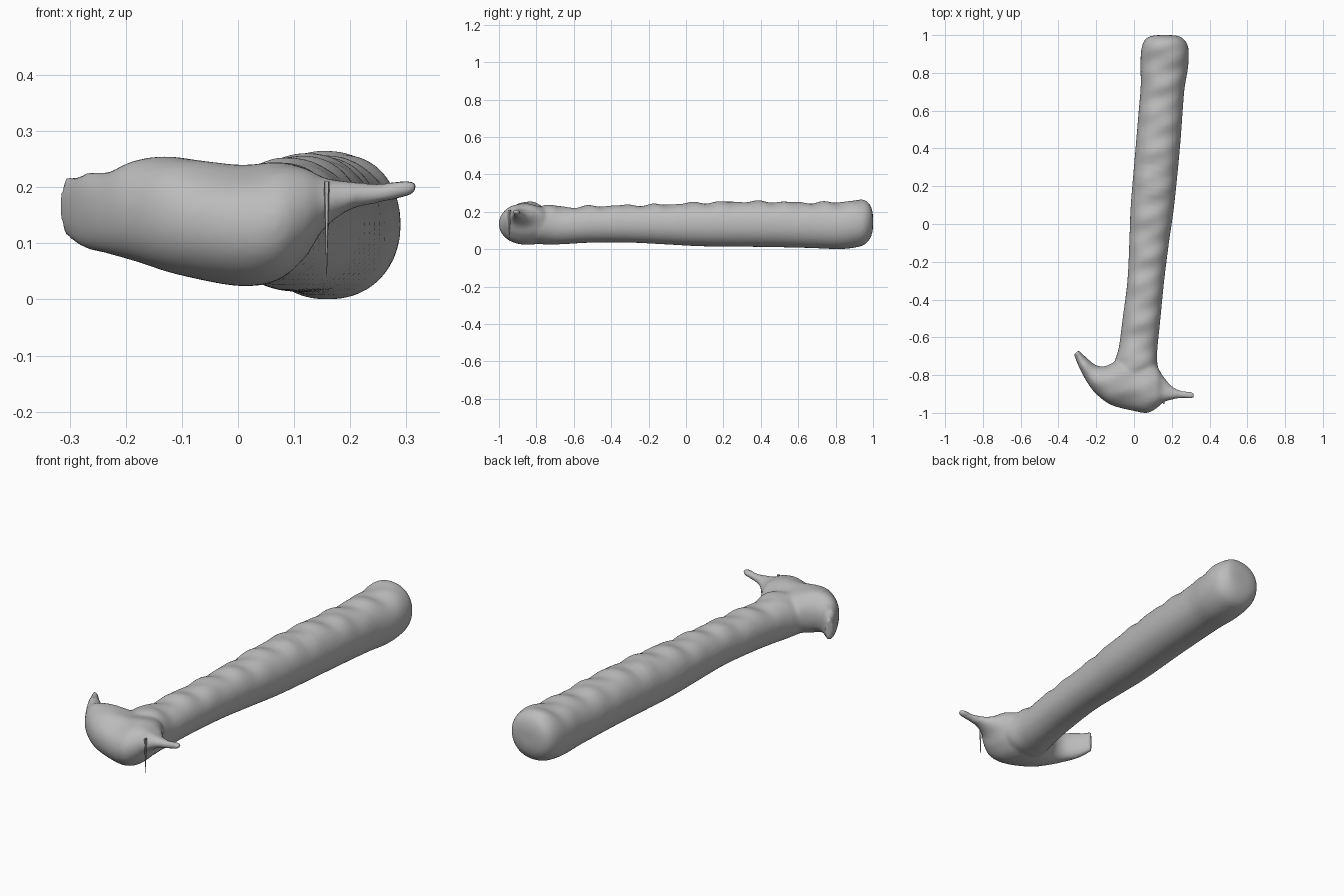
import bpy, bmesh, math
from mathutils import Vector

if "Cube" in bpy.data.objects:
    bpy.data.objects.remove(bpy.data.objects["Cube"])

grey = bpy.data.materials.new("stone grey")
grey.diffuse_color = (0.5, 0.5, 0.5, 1)
grey.use_nodes = True
grey.node_tree.nodes["Principled BSDF"].inputs["Base Color"].default_value = grey.diffuse_color


def catmull(a, b, c, d, t):
    return 0.5 * (2 * b + (c - a) * t + (2 * a - 5 * b + 4 * c - d) * t * t
                  + (3 * b - a - 3 * c + d) * t ** 3)


def loft(name, sections, ripple=0.0, steps=10, sides=40):
    """Oval rings between left/right points (x0,y0,x1,y1) and heights (z0,z1)."""
    rows, n = [], len(sections)
    for i in range(n - 1):
        p = [sections[min(max(i + k, 0), n - 1)] for k in (-1, 0, 1, 2)]
        for s in range(steps):
            rows.append([catmull(*v, s / steps) for v in zip(*p)])
    rows.append(list(sections[-1]))
    bm = bmesh.new()
    rings = []
    for x0, y0, x1, y1, z0, z1 in rows:
        ring = []
        for k in range(sides):
            a = math.tau * k / sides
            c, s = math.cos(a), math.sin(a)
            u = 0.5 + 0.5 * math.copysign(abs(c) ** 0.9, c)
            x, y = x0 + (x1 - x0) * u, y0 + (y1 - y0) * u
            z = (z0 + z1) / 2 + (z1 - z0) / 2 * math.copysign(abs(s) ** 0.95, s)
            # worn dents across the upper side
            z += ripple * max(s, 0) * (math.sin(34 * y + 9 * x)
                                       + 0.7 * math.sin(57 * y - 22 * x + 1))
            ring.append(bm.verts.new((x, y, z)))
        rings.append(ring)
    for r, q in zip(rings, rings[1:]):
        for k in range(sides):
            j = (k + 1) % sides
            bm.faces.new((r[k], r[j], q[j], q[k]))
    bm.faces.new(rings[0])
    bm.faces.new(rings[-1])
    bmesh.ops.recalc_face_normals(bm, faces=bm.faces)
    me = bpy.data.meshes.new(name)
    bm.to_mesh(me)
    bm.free()
    me.materials.append(grey)
    ob = bpy.data.objects.new(name, me)
    bpy.context.collection.objects.link(ob)
    return ob


# Long shaft: y, left x, right x, bottom z, top z
shaft = [(-0.88, -0.10, 0.10, 0.06, 0.21), (-0.80, -0.12, 0.13, 0.03, 0.23),
         (-0.72, -0.10, 0.122, 0.025, 0.235), (-0.65, -0.08, 0.125, 0.027, 0.225),
         (-0.50, -0.06, 0.14, 0.035, 0.23), (-0.30, -0.035, 0.16, 0.035, 0.235),
         (-0.10, -0.025, 0.185, 0.025, 0.24), (0.10, -0.017, 0.213, 0.015, 0.25),
         (0.40, 0.008, 0.243, 0.012, 0.255), (0.60, 0.025, 0.258, 0.008, 0.25),
         (0.72, 0.035, 0.268, 0.004, 0.25), (0.82, 0.035, 0.285, 0.0, 0.253),
         (0.90, 0.036, 0.29, 0.008, 0.26), (0.95, 0.045, 0.283, 0.022, 0.258),
         (0.98, 0.062, 0.262, 0.05, 0.243), (0.995, 0.09, 0.235, 0.085, 0.215),
         (1.0, 0.13, 0.195, 0.12, 0.18)]
handle = loft("handle", [(l, y, r, y, a, b) for y, l, r, a, b in shaft], 0.0045)

# Curved head: outer edge, inner edge, bottom z, top z, from claw tip to spur tip
head = loft("head", [
    (-0.318, -0.69, -0.292, -0.668, 0.115, 0.22),
    (-0.29, -0.76, -0.255, -0.705, 0.092, 0.225),
    (-0.25, -0.835, -0.20, -0.748, 0.08, 0.228),
    (-0.20, -0.90, -0.15, -0.752, 0.066, 0.245),
    (-0.12, -0.958, -0.10, -0.73, 0.045, 0.252),
    (0.0, -0.99, 0.0, -0.70, 0.024, 0.237),
    (0.07, -1.0, 0.07, -0.71, 0.034, 0.243),
    (0.12, -0.975, 0.12, -0.75, 0.075, 0.235),
    (0.155, -0.945, 0.15, -0.80, 0.125, 0.217),
    (0.20, -0.93, 0.20, -0.858, 0.16, 0.207),
    (0.25, -0.922, 0.25, -0.883, 0.172, 0.205),
    (0.30, -0.925, 0.30, -0.888, 0.183, 0.214),
    (0.318, -0.918, 0.318, -0.895, 0.192, 0.21)], 0.003)

# Blend the shaft and head into one worn body
with bpy.context.temp_override(active_object=handle, object=handle,
                               selected_editable_objects=[handle, head]):
    bpy.ops.object.join()
handle.name = "hammer_body"
rm = handle.modifiers.new("blend", "REMESH")
rm.mode = "VOXEL"
rm.voxel_size = 0.009
rm.use_smooth_shade = True
sm = handle.modifiers.new("soften", "SMOOTH")
sm.factor = 0.5
sm.iterations = 4

# Thin sliver hanging below the spur
bm = bmesh.new()
bmesh.ops.create_cone(bm, cap_ends=True, segments=5, radius1=0.001,
                      radius2=0.009, depth=0.17)
for v in bm.verts:
    v.co = Vector((v.co.x * 0.6 + 0.158, v.co.y - 0.945, v.co.z + 0.125))
me = bpy.data.meshes.new("sliver")
bm.to_mesh(me)
bm.free()
me.materials.append(grey)
bpy.context.collection.objects.link(bpy.data.objects.new("sliver", me))
